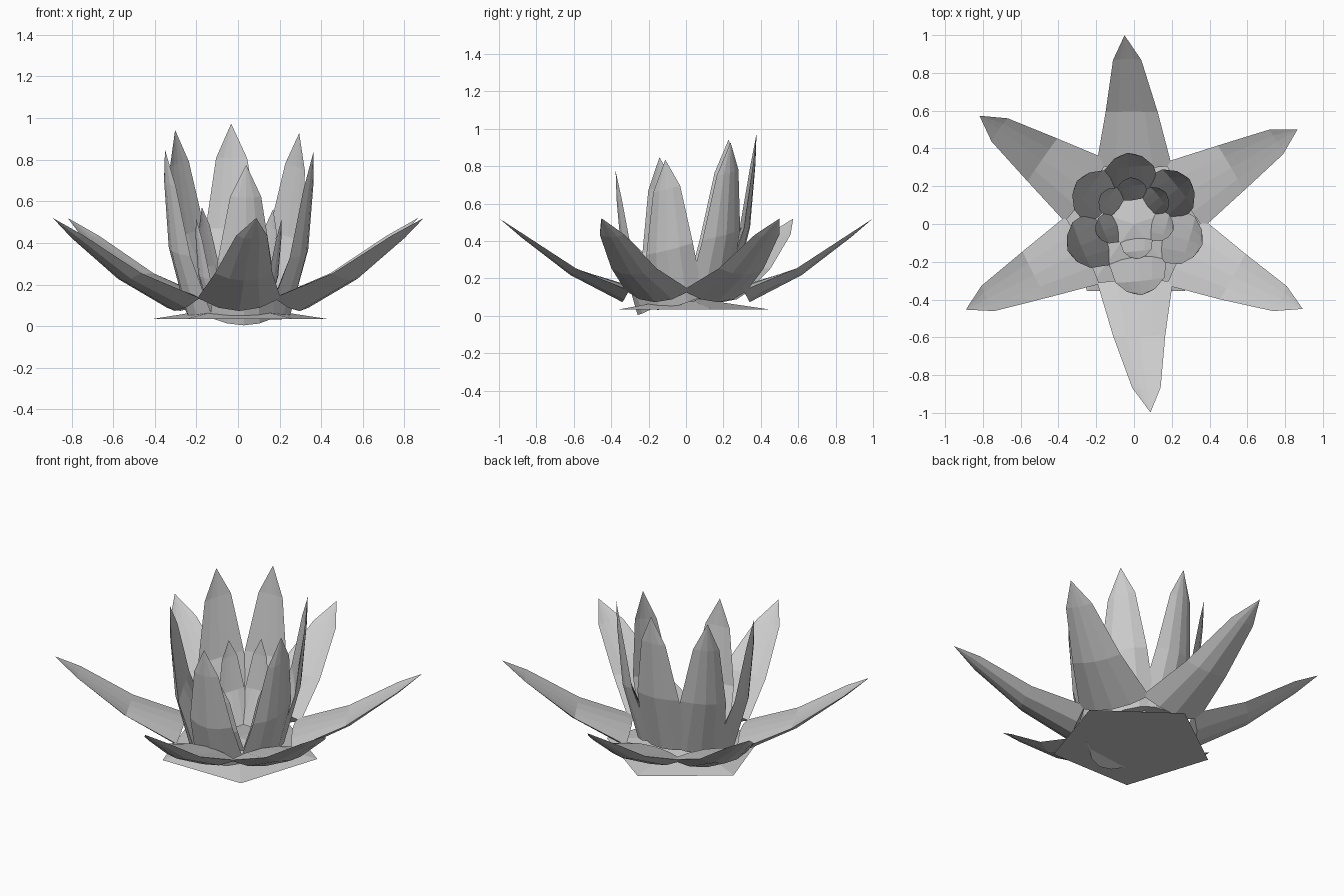
import bpy, bmesh
from math import sin, cos, radians

if "Cube" in bpy.data.objects:
    bpy.data.objects.remove(bpy.data.objects["Cube"])

BENDS = (-7, 3, 6)                     # curl of each segment, degrees
CUPS = (0.07, 0.045, 0.02)             # how far the edges rise above the midrib
INNER = (1.4, 0.9, 0.6)                # height of the inner skin, relative to the cup
ACROSS = (-1, -0.5, 0, 0.5, 1)


def petal(name, angle, radius, z, lift, segments, widths, scale=1.0, skew=0.0,
          centre_y=0.0, tilt=(0, 0)):
    """Pointed lens-section petal growing outward at 'angle', rising at 'lift' degrees."""
    bm = bmesh.new()
    a = radians(angle)

    def point(r, side, h):
        x = r * cos(a) - side * sin(a)
        y = r * sin(a) + side * cos(a)
        return bm.verts.new((x, y + centre_y, h + tilt[0] * x + tilt[1] * y))

    r, h, along = radius, z, 0.0
    rows = []
    for seg, bend, w, cup, inner in zip(segments, BENDS, widths, CUPS, INNER):
        e = radians(lift + bend)
        shift = skew * (along / sum(segments)) ** 1.5

        def station(u, depth):
            d = depth * cup * scale
            return point(r - sin(e) * d, (u * w + shift) * scale, h + cos(e) * d)

        # outer skin edge to edge, then back along the inner skin
        loop = [station(u, u * u) for u in ACROSS]
        loop += [station(u, inner + (1 - inner) * u * u) for u in ACROSS[3:0:-1]]
        rows.append(loop)
        r += seg * scale * cos(e)
        h += seg * scale * sin(e)
        along += seg
    tip = point(r, skew * scale, h)
    n = len(rows[0])
    for low, high in zip(rows, rows[1:]):
        for i in range(n):
            j = (i + 1) % n
            bm.faces.new((low[i], low[j], high[j], high[i]))
    for i in range(n):
        bm.faces.new((rows[-1][i], rows[-1][(i + 1) % n], tip))
    bm.faces.new(rows[0][::-1])
    bmesh.ops.recalc_face_normals(bm, faces=bm.faces)
    mesh = bpy.data.meshes.new(name)
    bm.to_mesh(mesh)
    bm.free()
    bpy.context.collection.objects.link(bpy.data.objects.new(name, mesh))


# Outer ring of spreading petals
outer = ((30, 0), (90, 0.05), (145, 0), (207, 0), (271, 0.07), (331, 0.04))
for i, (angle, skew) in enumerate(outer):
    petal(f"outer_petal_{i + 1}", angle, 0.34, 0.073, 34.5, (0.315, 0.33, 0.155),
          (0.2, 0.138, 0.075), skew=skew)

# Middle and small inner rings of upright petals, higher toward the back
upright = dict(segments=(0.325, 0.33, 0.16), widths=(0.155, 0.13, 0.075), tilt=(-0.03, 0.26))
for i, angle in enumerate((39, 95, 143, 202, 276, 343)):
    petal(f"middle_petal_{i + 1}", angle, 0.26, 0.072, 82, **upright)
    petal(f"inner_petal_{i + 1}", angle, 0.15, 0.075, 82, scale=0.57, centre_y=0.03, **upright)

# Five-sided base plate, a very shallow cone
bm = bmesh.new()
ring = [bm.verts.new((0.01 + 0.44 * cos(radians(90 + 72 * i)),
                      0.44 * sin(radians(90 + 72 * i)), 0.035)) for i in range(5)]
apex = bm.verts.new((0, 0, 0.1))
bm.faces.new(ring[::-1])
for i in range(5):
    bm.faces.new((ring[i], ring[(i + 1) % 5], apex))
mesh = bpy.data.meshes.new("base_plate")
bm.to_mesh(mesh)
bm.free()
bpy.context.collection.objects.link(bpy.data.objects.new("base_plate", mesh))
